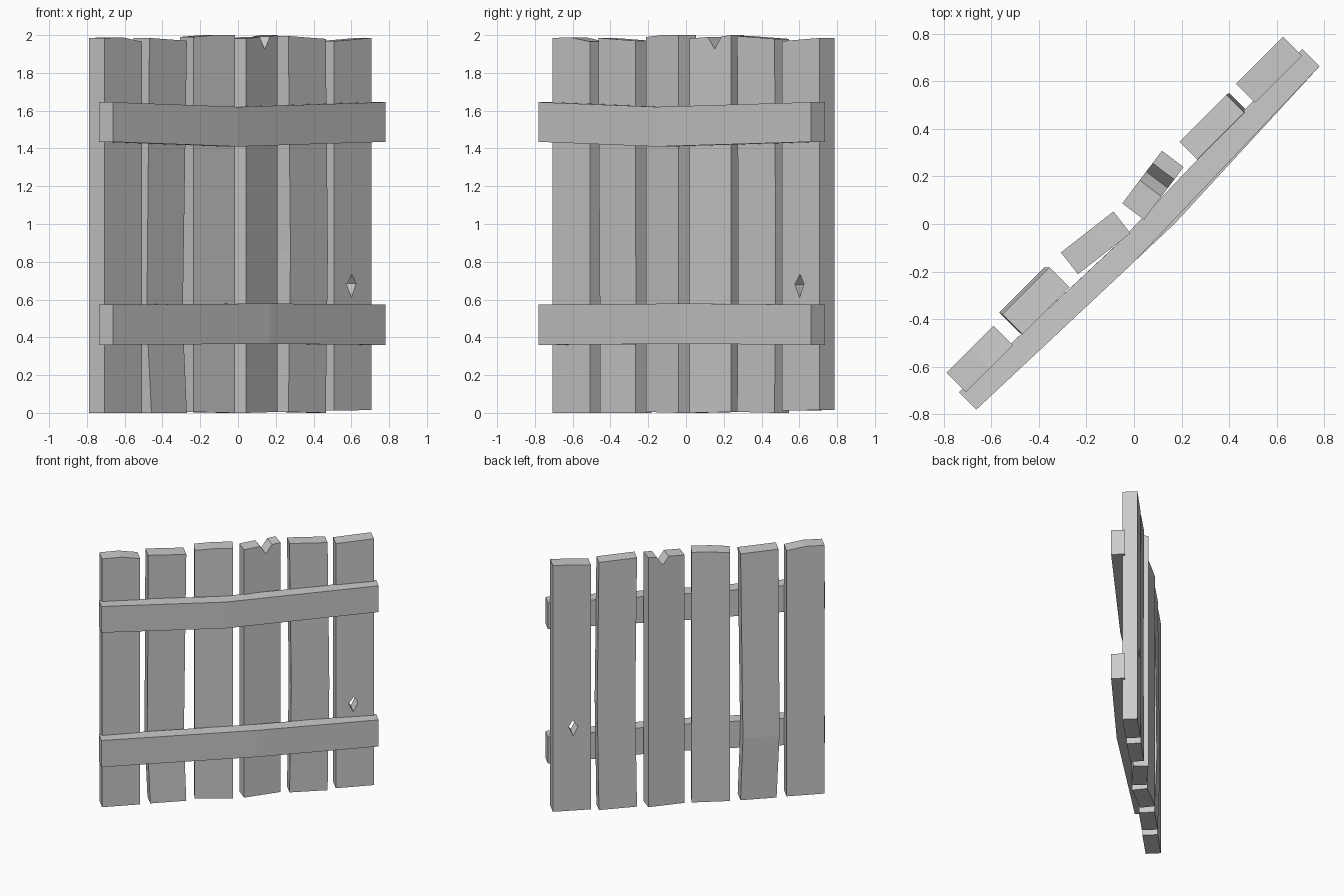
import bpy, bmesh
from math import radians
from mathutils import Matrix, Vector

if "Cube" in bpy.data.objects:
    bpy.data.objects.remove(bpy.data.objects["Cube"], do_unlink=True)

grey = bpy.data.materials.new("weathered_grey")
grey.use_nodes = True
grey.diffuse_color = (0.6, 0.6, 0.6, 1)
grey.node_tree.nodes["Principled BSDF"].inputs["Base Color"].default_value = (0.6, 0.6, 0.6, 1)

DIAGONAL = Matrix.Rotation(radians(45), 4, 'Z')


def board(name, outline, front, back, yaw=0, cut=None, shift=None):
    """Extrude an (along, height) outline; optionally bend it at one cut plane."""
    bm = bmesh.new()
    face = bm.faces.new([bm.verts.new((u, front, z)) for u, z in outline])
    new = bmesh.ops.extrude_face_region(bm, geom=[face])["geom"]
    for v in new:
        if isinstance(v, bmesh.types.BMVert):
            v.co.y = back
    if cut:
        axis, place = cut
        normal = Vector((axis == 0, 0, axis == 2))
        bmesh.ops.bisect_plane(bm, geom=bm.verts[:] + bm.edges[:] + bm.faces[:],
                               plane_co=normal * place, plane_no=normal)
        for v in bm.verts:
            if abs(v.co[axis] - place) < 0.001:
                v.co += Vector(shift)
    bmesh.ops.recalc_face_normals(bm, faces=bm.faces)
    us = [u for u, z in outline]
    pivot = Vector(((min(us) + max(us)) / 2, (front + back) / 2, 0))
    turn = Matrix.Translation(pivot) @ Matrix.Rotation(radians(yaw), 4, 'Z') @ Matrix.Translation(-pivot)
    bm.transform(DIAGONAL @ turn)
    mesh = bpy.data.meshes.new(name)
    bm.to_mesh(mesh)
    bm.free()
    mesh.materials.append(grey)
    obj = bpy.data.objects.new(name, mesh)
    bpy.context.collection.objects.link(obj)
    return obj


# Upright planks, each with its own worn top
board("plank_1", [(-1, 0), (-.72, 0), (-.72, 1.965), (-.86, 1.988), (-1, 1.985)], 0, .115)
board("plank_2", [(-.645, 0), (-.38, 0), (-.38, 1.97), (-.66, 1.985)], .003, .122,
      cut=(2, .5), shift=(-.015, .016, 0))
board("plank_3", [(-.31, .005), (-.03, 0), (-.03, 2), (-.17, 2), (-.31, 1.99)], 0, .116, yaw=-7)
board("plank_4", [(.033, 0), (.31, .005), (.31, 2), (.245, 1.993), (.2, 1.925),
                  (.155, 1.99), (.033, 1.982)], .002, .116, yaw=8)
board("plank_5", [(.38, .005), (.66, 0), (.66, 1.98), (.38, 1.995)], .003, .11,
      cut=(2, .85), shift=(.012, -.004, 0))
last = board("plank_6", [(.72, .012), (1, .015), (1, 1.985), (.72, 1.968)], 0, .113)

# Knot hole through the last plank
knot = board("knot_cutter", [(.85, .61), (.883, .685), (.853, .735), (.815, .68)], -.1, .3)
knot.hide_render = True
hole = last.modifiers.new("knot_hole", 'BOOLEAN')
hole.object = knot
hole.operation = 'DIFFERENCE'
hole.solver = 'EXACT'
bpy.context.view_layer.objects.active = last
bpy.ops.object.modifier_apply(modifier=hole.name)
bpy.data.objects.remove(knot, do_unlink=True)

# Cross rails, bowed slightly forward
board("upper_rail", [(-1.02, 1.435), (1.02, 1.435), (1.02, 1.645), (-1.02, 1.645)], -.083, .02,
      cut=(0, -.11), shift=(0, -.03, -.025))
board("lower_rail", [(-1.02, .36), (1.02, .36), (1.02, .573), (-1.02, .573)], -.083, .02,
      cut=(0, .12), shift=(0, -.037, .006))
